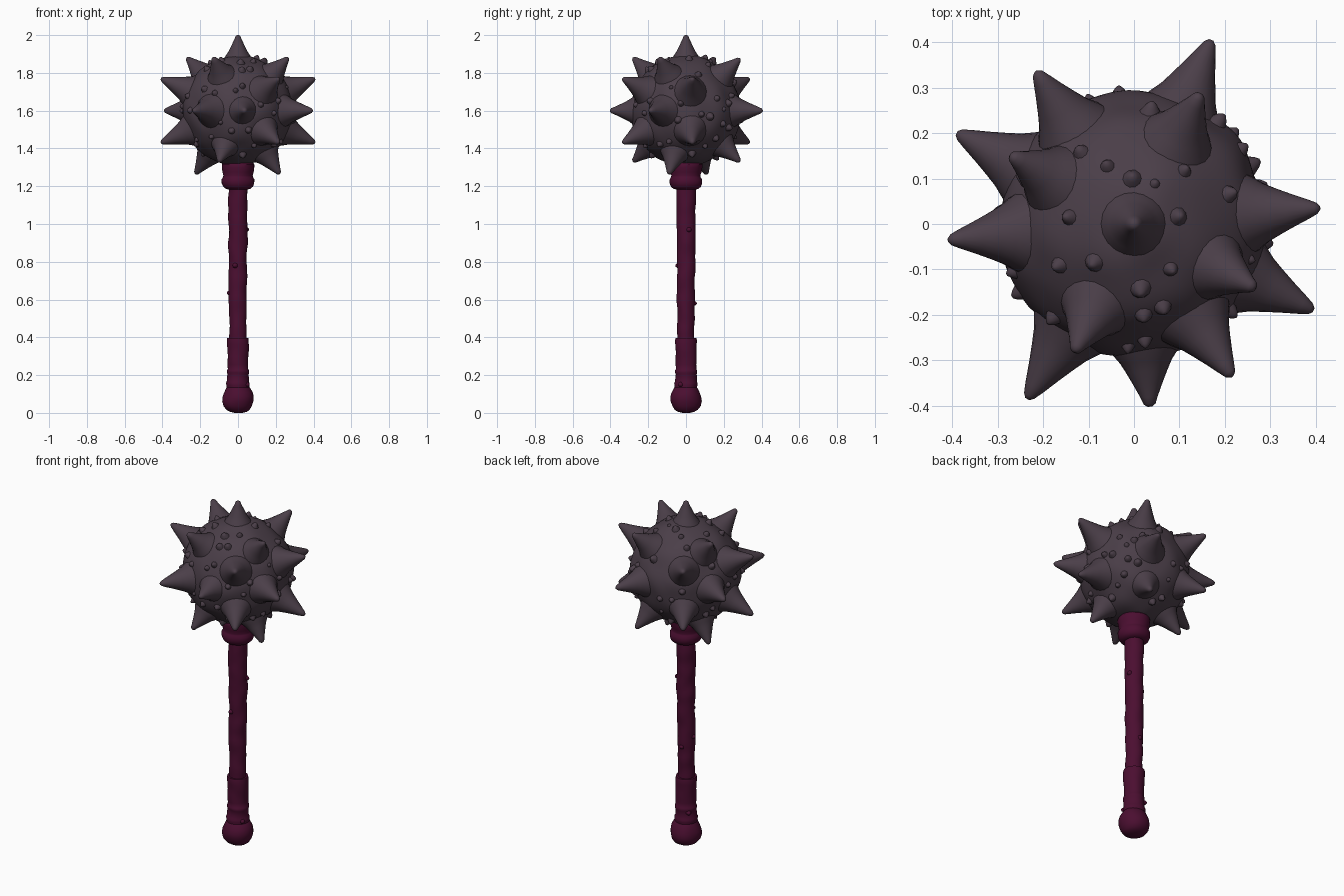
import bpy, bmesh, math, random
from mathutils import Vector, noise

if "Cube" in bpy.data.objects:
    bpy.data.objects.remove(bpy.data.objects["Cube"])

random.seed(7)
CENTRE = Vector((0, 0, 1.6))
R = 0.292


def material(name, rgb):
    m = bpy.data.materials.new(name)
    m.diffuse_color = (*rgb, 1)
    m.use_nodes = True
    m.node_tree.nodes["Principled BSDF"].inputs["Base Color"].default_value = m.diffuse_color
    return m


IRON = material("dark iron", (0.070, 0.049, 0.066))
WINE = material("wine red", (0.070, 0.0045, 0.030))


def lathe(bm, profile, origin, axis, sides):
    """Revolve (radius, height) points around an axis, with capped ends."""
    rot = Vector(axis).to_track_quat('Z', 'Y')
    rings = []
    for r, h in profile:
        rings.append([bm.verts.new(origin + rot @ Vector((
            r * math.cos(2 * math.pi * i / sides),
            r * math.sin(2 * math.pi * i / sides), h))) for i in range(sides)])
    for a, b in zip(rings, rings[1:]):
        for i in range(sides):
            j = (i + 1) % sides
            bm.faces.new((a[i], a[j], b[j], b[i]))
    bm.faces.new(rings[0][::-1])
    bm.faces.new(rings[-1])


def roughen(bm, centre_of, amount, scale):
    """Push vertices in and out a little for a hand-forged surface."""
    for v in bm.verts:
        d = v.co - centre_of(v.co)
        if d.length > 1e-4:
            v.co += d.normalized() * amount * noise.noise(v.co * scale)


def finish(name, bm, mat, angle=50):
    bmesh.ops.recalc_face_normals(bm, faces=bm.faces)
    mesh = bpy.data.meshes.new(name)
    bm.to_mesh(mesh)
    bm.free()
    mesh.materials.append(mat)
    ob = bpy.data.objects.new(name, mesh)
    bpy.context.collection.objects.link(ob)
    bpy.ops.object.select_all(action='DESELECT')
    ob.select_set(True)
    bpy.context.view_layer.objects.active = ob
    bpy.ops.object.shade_smooth_by_angle(angle=math.radians(angle))
    return ob


# Ball of the head
bm = bmesh.new()
bmesh.ops.create_icosphere(bm, subdivisions=5, radius=R)
bmesh.ops.translate(bm, verts=bm.verts, vec=CENTRE)
roughen(bm, lambda co: CENTRE, 0.010, 9)
finish("head_ball", bm, IRON)

# Spike tips relative to the ball centre: top, upper/lower rings, equator
tips = [(0, 0, 0.40), (0.035, -0.402, 0)]
tips += [(0.145, 0.285, 0.275), (-0.13, -0.28, 0.28),
         (0.265, -0.14, 0.28), (-0.27, 0.15, 0.28)]
tips += [(0.125, 0.285, -0.27), (-0.10, -0.28, -0.27),
         (0.22, -0.09, -0.335), (-0.225, 0.11, -0.335)]
for s in (1, -1):
    tips += [(0.408, 0.035, 0.17 * s), (-0.408, -0.035, 0.17 * s),
             (0.215, -0.335, 0.17 * s), (-0.215, 0.335, 0.17 * s)]
tips += [(0.395, -0.19, 0), (-0.39, 0.20, 0), (0.17, 0.405, 0), (-0.235, -0.385, 0)]
tips = [Vector(t) for t in tips]

# Spikes with flared roots and blunt points
bm = bmesh.new()
for t in tips:
    L = t.length
    k = L - 0.285
    w = 0.85 + (L - 0.40) * 3.5
    profile = [(0.095 * w, 0.262), (0.082 * w, 0.285), (0.066 * w, 0.285 + 0.16 * k),
               (0.053 * w, 0.285 + 0.34 * k), (0.037 * w, 0.285 + 0.58 * k),
               (0.022 * w, 0.285 + 0.82 * k), (0.013, 0.285 + 0.95 * k), (0.005, L)]
    lathe(bm, profile, CENTRE, t, 20)
finish("head_spikes", bm, IRON, 60)

# Small nubs scattered between the spikes
bm = bmesh.new()
placed = []
while len(placed) < 60:
    d = Vector([random.gauss(0, 1) for _ in range(3)]).normalized()
    if d.z < -0.85 or any(d.angle(t) < 0.30 for t in tips):
        continue
    if any(d.angle(p) < 0.15 for p in placed):
        continue
    placed.append(d)
    s = random.uniform(0.7, 1.15)
    lathe(bm, [(0.026 * s, R - 0.012), (0.018 * s, R + 0.002), (0.012 * s, R + 0.012 * s),
               (0.004 * s, R + 0.020 * s)], CENTRE, d, 10)
finish("head_nubs", bm, IRON, 60)


def axis_point(co):
    return Vector((0, 0, co.z))


def turned(name, profile, rough, step=0.02):
    """Turned handle part: subdivide the profile along its length, then roughen."""
    fine = [profile[0]]
    for (r0, z0), (r1, z1) in zip(profile, profile[1:]):
        n = max(1, round(abs(z1 - z0) / step))
        fine += [(r0 + (r1 - r0) * i / n, z0 + (z1 - z0) * i / n) for i in range(1, n + 1)]
    bm = bmesh.new()
    lathe(bm, fine, Vector(), (0, 0, 1), 32)
    roughen(bm, axis_point, rough, 14)
    return finish(name, bm, WINE, 40)


# Handle parts from top to bottom
turned("collar", [(0.05, 1.182), (0.068, 1.187), (0.080, 1.198), (0.086, 1.215),
                  (0.086, 1.236), (0.079, 1.248), (0.077, 1.256), (0.083, 1.275),
                  (0.086, 1.300), (0.086, 1.316), (0.07, 1.335)], 0.004)
turned("shaft", [(0.044, 0.36), (0.045, 0.42), (0.047, 0.60), (0.049, 0.85),
                 (0.051, 1.10), (0.051, 1.22)], 0.006)
turned("grip", [(0.042, 0.396), (0.055, 0.396), (0.057, 0.385), (0.055, 0.30),
                (0.054, 0.232), (0.058, 0.226), (0.058, 0.212), (0.055, 0.206),
                (0.057, 0.165), (0.061, 0.158), (0.061, 0.146), (0.058, 0.12)], 0.005)
turned("pommel", [(0.054, 0.142), (0.064, 0.130), (0.075, 0.108), (0.082, 0.085),
                  (0.083, 0.062), (0.076, 0.036), (0.062, 0.016), (0.045, 0.006),
                  (0.02, 0.0)], 0.006)

# Little knots on the shaft and grip
bm = bmesh.new()
for angle, z, r in ((180, 0.635, 0.046), (95, 0.58, 0.044), (20, 0.97, 0.048),
                    (250, 0.78, 0.046), (140, 0.20, 0.055), (330, 0.15, 0.056)):
    a = math.radians(angle)
    lathe(bm, [(0.016, r - 0.006), (0.012, r + 0.004), (0.007, r + 0.011), (0.003, r + 0.013)],
          Vector((0, 0, z)), (math.cos(a), math.sin(a), 0), 10)
finish("handle_knots", bm, WINE, 60)
